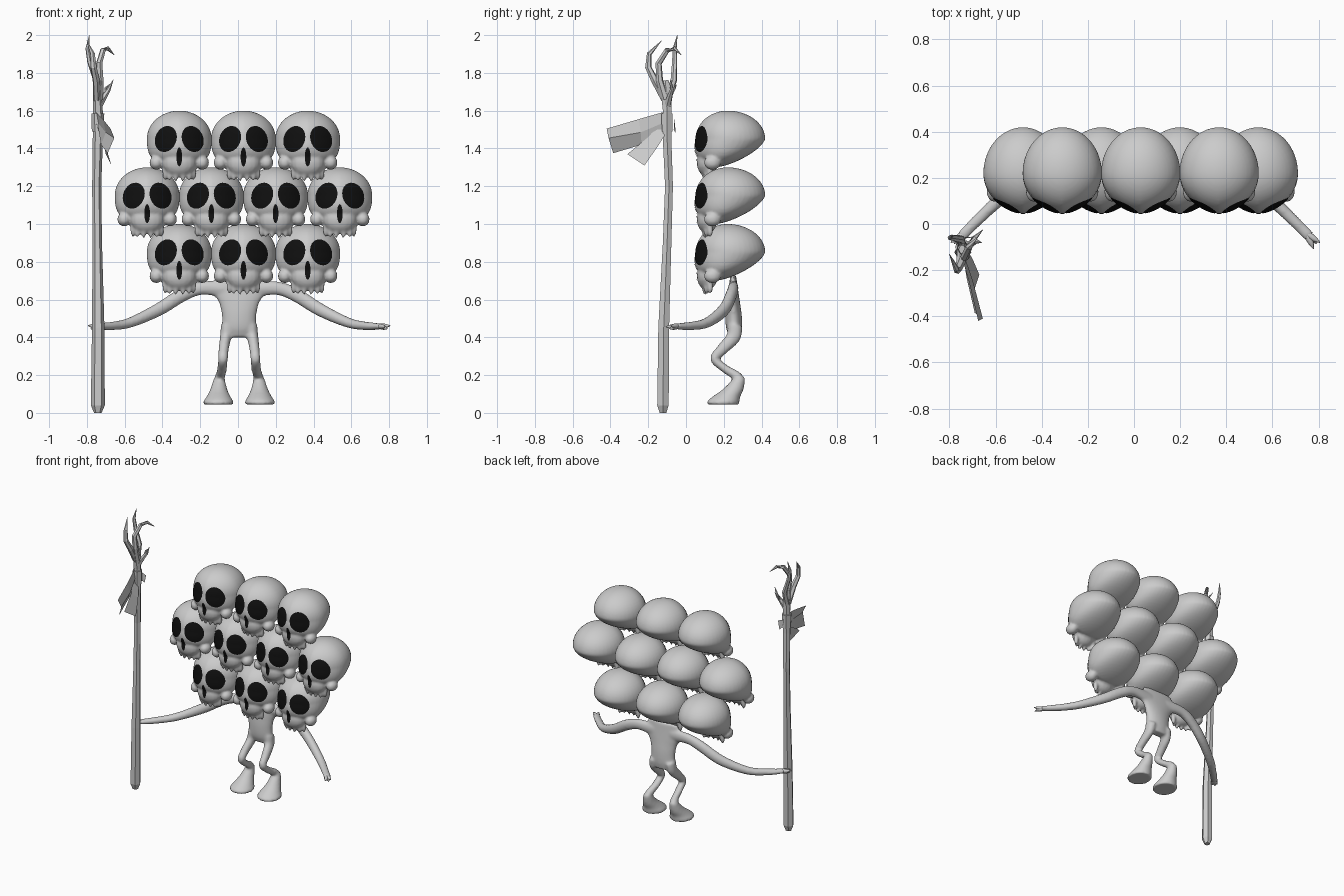
import bpy, bmesh, math
from mathutils import Vector, Matrix
from mathutils.bvhtree import BVHTree

if "Cube" in bpy.data.objects:
    bpy.data.objects.remove(bpy.data.objects["Cube"])

CX = 0.006  # body centre line
black = bpy.data.materials.new("socket_black")
black.diffuse_color = (0.005, 0.005, 0.005, 1)
black.use_nodes = True
black.node_tree.nodes["Principled BSDF"].inputs["Base Color"].default_value = black.diffuse_color


def make(name, bm, smooth=True, mat=None):
    bmesh.ops.recalc_face_normals(bm, faces=bm.faces)
    for f in bm.faces:
        f.smooth = smooth
    me = bpy.data.meshes.new(name)
    bm.to_mesh(me)
    bm.free()
    if mat:
        me.materials.append(mat)
    ob = bpy.data.objects.new(name, me)
    bpy.context.collection.objects.link(ob)
    return ob


def refine(pts, steps):
    """Catmull-Rom interpolation of (x, y, z, ru, rv) sections."""
    P = [Vector(p) for p in pts]
    P = [P[0] * 2 - P[1]] + P + [P[-1] * 2 - P[-2]]
    out = []
    for i in range(1, len(P) - 2):
        a, b, c, d = P[i - 1:i + 3]
        for k in range(steps):
            t = k / steps
            out.append((b * 2 + (c - a) * t + (a * 2 - b * 5 + c * 4 - d) * t ** 2
                        + (b * 3 - a - c * 3 + d) * t ** 3) * 0.5)
    return out + [P[-2]]


def loft(bm, pts, ref, sides=16, steps=5, flat=False):
    """Tube through sections; ru lies along ref x tangent, rv across it."""
    S = refine(pts, steps) if steps > 1 else [Vector(p) for p in pts]
    C = [Vector(s[:3]) for s in S]
    rings = []
    for i, s in enumerate(S):
        t = (C[min(i + 1, len(C) - 1)] - C[max(i - 1, 0)]).normalized()
        u = Vector(ref).cross(t).normalized()
        v = t.cross(u)
        if flat:
            u, v = Vector((1, 0, 0)), Vector((0, 1, 0))
        rings.append([bm.verts.new(C[i] + u * s[3] * math.cos(a) + v * s[4] * math.sin(a))
                      for a in (2 * math.pi * k / sides for k in range(sides))])
    for r, q in zip(rings, rings[1:]):
        for k in range(sides):
            n = (k + 1) % sides
            bm.faces.new((r[k], r[n], q[n], q[k]))
    bm.faces.new(rings[0][::-1])
    bm.faces.new(rings[-1])


def fuse(ob, voxel, smooth):
    m = ob.modifiers.new("fuse", 'REMESH')
    m.mode, m.voxel_size, m.use_smooth_shade = 'VOXEL', voxel, True
    s = ob.modifiers.new("soften", 'SMOOTH')
    s.iterations, s.factor = smooth, 0.5
    dg = bpy.context.evaluated_depsgraph_get()
    me = bpy.data.meshes.new_from_object(ob.evaluated_get(dg))
    ob.modifiers.clear()
    ob.data = me
    for p in me.polygons:
        p.use_smooth = True


def ellipsoid(bm, c, r):
    bmesh.ops.create_uvsphere(bm, u_segments=16, v_segments=10, radius=1,
                              matrix=Matrix.Translation(c) @ Matrix.Diagonal((*r, 1)))


# skull: origin at crown height, y in world space
bm = bmesh.new()
bmesh.ops.create_uvsphere(bm, u_segments=40, v_segments=24, radius=1)
for v in bm.verts:
    x, y, z = v.co
    low = max(0, -z)
    v.co.x = 0.172 * x * (1 + 0.35 * low ** 2)
    v.co.y = 0.22 - 0.045 * low + (0.2 * y if y > 0 else 0.17 * y * (1 - 0.12 * abs(x)))
    v.co.z = -0.15 + (0.15 * z if z > 0 else 0.148 * z * (1 - 0.25 * max(0, y)))
ellipsoid(bm, (0, 0.112, -0.275), (0.088, 0.055, 0.075))   # upper jaw
for s in (-1, 1):
    ellipsoid(bm, (s * 0.122, 0.14, -0.275), (0.036, 0.045, 0.038))   # cheekbones
for k in range(6):   # teeth
    a = math.radians(-65 + 26 * k)
    drop = 0.012 * abs(math.sin(a))
    ellipsoid(bm, (0.082 * math.sin(a), 0.15 - 0.052 * math.cos(a), -0.33 + drop * 0.5),
              (0.015, 0.016, 0.047))
skull = make("skull", bm)
fuse(skull, 0.0085, 2)
tree = BVHTree.FromPolygons([v.co.copy() for v in skull.data.vertices],
                            [tuple(p.vertices) for p in skull.data.polygons])


def patch(bm, cx, cz, rx, rz, tilt, n=24, m=6):
    """Dark elliptical patch laid on the face of the skull."""
    def pt(r, a):
        p = Matrix.Rotation(tilt, 2) @ Vector((rx * r * math.cos(a), rz * r * math.sin(a)))
        x, z = cx + p.x, cz + p.y
        hit = tree.ray_cast(Vector((x, -1, z)), Vector((0, 1, 0)))[0]
        return bm.verts.new((x, (hit.y if hit else 0.15) - 0.003, z))
    mid = pt(0, 0)
    rings = [[pt(j / m, 2 * math.pi * k / n) for k in range(n)] for j in range(1, m + 1)]
    for k in range(n):
        q = (k + 1) % n
        bm.faces.new((mid, rings[0][k], rings[0][q]))
        for r, o in zip(rings, rings[1:]):
            bm.faces.new((r[k], o[k], o[q], r[q]))


bm = bmesh.new()
for s in (-1, 1):
    patch(bm, s * 0.071, -0.15, 0.056, 0.071, s * 0.4)
patch(bm, 0, -0.245, 0.015, 0.05, 0)
sockets = make("skull_sockets", bm, mat=black)

# stack of ten skulls in rows of three, four, three
spots = [(0.025 + 0.34 * (i - (n - 1) / 2) + 0.004, top)
         for n, top in ((3, 1.6), (4, 1.3), (3, 1.0)) for i in range(n)]
for i, (x, top) in enumerate(spots):
    for src in (skull, sockets):
        ob = src if i == 0 else bpy.data.objects.new(src.name, src.data)
        if i:
            bpy.context.collection.objects.link(ob)
        ob.location = (x, 0, top)

# body: torso, arms, legs and feet fused into one skin
bm = bmesh.new()
loft(bm, [(CX, .26, .40, .085, .03), (CX, .255, .45, .09, .043), (CX, .252, .52, .092, .043),
          (CX, .25, .59, .11, .035), (CX, .25, .65, .15, .026), (CX, .25, .73, .12, .015)],
     (0, 1, 0), 24, flat=True)
for s in (-1, 1):
    loft(bm, [(CX + s * x, y, z, a, b) for x, y, z, a, b in (
        (.07, .25, .655, .025, .045), (.2, .25, .66, .028, .036), (.3, .24, .625, .03, .037),
        (.43, .2, .545, .03, .035), (.58, .11, .477, .028, .027), (.68, .02, .46, .025, .022),
        (.755, -.055, .458, .024, .016))], (0, 0, 1))
    loft(bm, [(CX + s * x, y, z, a, b) for x, y, z, a, b in (
        (.062, .26, .46, .035, .04), (.072, .25, .4, .03, .038), (.082, .19, .335, .027, .03),
        (.086, .152, .285, .026, .024), (.09, .205, .235, .026, .022), (.1, .268, .195, .026, .026),
        (.108, .285, .165, .03, .03))], (0, 1, 0.01))
    loft(bm, [(CX + s * x, y, z, a, b) for x, y, z, a, b in (
        (.105, .285, .185, .028, .03), (.108, .25, .125, .045, .055),
        (.109, .213, .085, .064, .074), (.11, .197, .06, .08, .086), (.11, .197, .045, .078, .084))],
        (0, 1, 0), 24, steps=3, flat=True)
body = make("body", bm)
fuse(body, 0.009, 5)

# pointed fingers
bm = bmesh.new()
for s in (-1, 1):
    for tx, ty, tz in ((.8, -.08, .462), (.772, -.108, .456), (.785, -.085, .445)):
        mx, my = (.745 + tx) / 2, (-.045 + ty) / 2
        loft(bm, [(CX + s * .735, -.035, .459, .014, .013),
                  (CX + s * mx, my, (.458 + tz) / 2, .013, .012),
                  (CX + s * tx, ty, tz, .002, .002)], (0, 0, 1), 8, steps=3)
make("fingers", bm)

# gnarled six-sided staff with claw-like branches
bm = bmesh.new()
loft(bm, [(-.742, -.122, 0, .02, .02), (-.742, -.122, .04, .037, .035), (-.74, -.118, .45, .033, .033),
          (-.745, -.1, .9, .025, .026), (-.748, -.09, 1.2, .024, .024), (-.742, -.1, 1.45, .027, .026),
          (-.742, -.1, 1.6, .026, .026), (-.742, -.105, 1.7, .024, .032), (-.745, -.11, 1.76, .015, .02)],
     (0, 1, 0), 6, steps=1)
make("staff", bm, smooth=False)
bm = bmesh.new()
for path in (
    [(-.745, -.1, 1.66, .022), (-.75, -.065, 1.76, .017), (-.785, -.06, 1.86, .014),
     (-.797, -.06, 1.93, .011), (-.787, -.046, 2.0, .001)],
    [(-.745, -.11, 1.66, .022), (-.75, -.165, 1.76, .02), (-.765, -.2, 1.83, .017),
     (-.77, -.195, 1.9, .013), (-.8, -.13, 1.97, .001)],
    [(-.735, -.11, 1.66, .022), (-.73, -.14, 1.76, .019), (-.735, -.145, 1.85, .017),
     (-.715, -.1, 1.92, .015), (-.69, -.06, 1.93, .011), (-.655, -.025, 1.895, .001)],
    [(-.74, -.1, 1.62, .02), (-.705, -.085, 1.68, .015), (-.685, -.075, 1.71, .011),
     (-.66, -.08, 1.765, .001)],
    [(-.7, -.083, 1.68, .01), (-.7, -.06, 1.72, .007), (-.68, -.05, 1.74, .001)],
):
    loft(bm, [(x, y, z, r, r) for x, y, z, r in path], (0.3, 1, 0), 6, steps=1)
make("staff_branches", bm, smooth=False)

# torn cloth strips tied to the staff
strips = {
    "cloth_long": [((-.755, -.11, 1.595), (-.745, -.11, 1.54), (-.735, -.115, 1.48)),
                   ((-.715, -.25, 1.555), (-.7, -.24, 1.485), (-.725, -.235, 1.42)),
                   ((-.675, -.42, 1.505), (-.655, -.41, 1.455), (-.69, -.385, 1.375))],
    "cloth_short": [((-.76, -.12, 1.55), (-.73, -.1, 1.49)), ((-.72, -.2, 1.46), (-.7, -.15, 1.41)),
                    ((-.7, -.31, 1.37), (-.67, -.22, 1.31))],
    "cloth_knot": [((-.75, -.06, 1.56), (-.735, -.065, 1.5)), ((-.70, -.06, 1.54), (-.715, -.055, 1.48))],
}
for name, rows in strips.items():
    bm = bmesh.new()
    V = [[bm.verts.new(p) for p in r] for r in rows]
    for r, q in zip(V, V[1:]):
        for k in range(len(r) - 1):
            bm.faces.new((r[k], q[k], q[k + 1], r[k + 1]))
    make(name, bm, smooth=False)
bm = bmesh.new()
loft(bm, [(-.742, -.1, 1.49, .032, .032), (-.742, -.1, 1.585, .034, .034)], (0, 1, 0), 6, steps=1)
make("cloth_wrap", bm, smooth=False)
